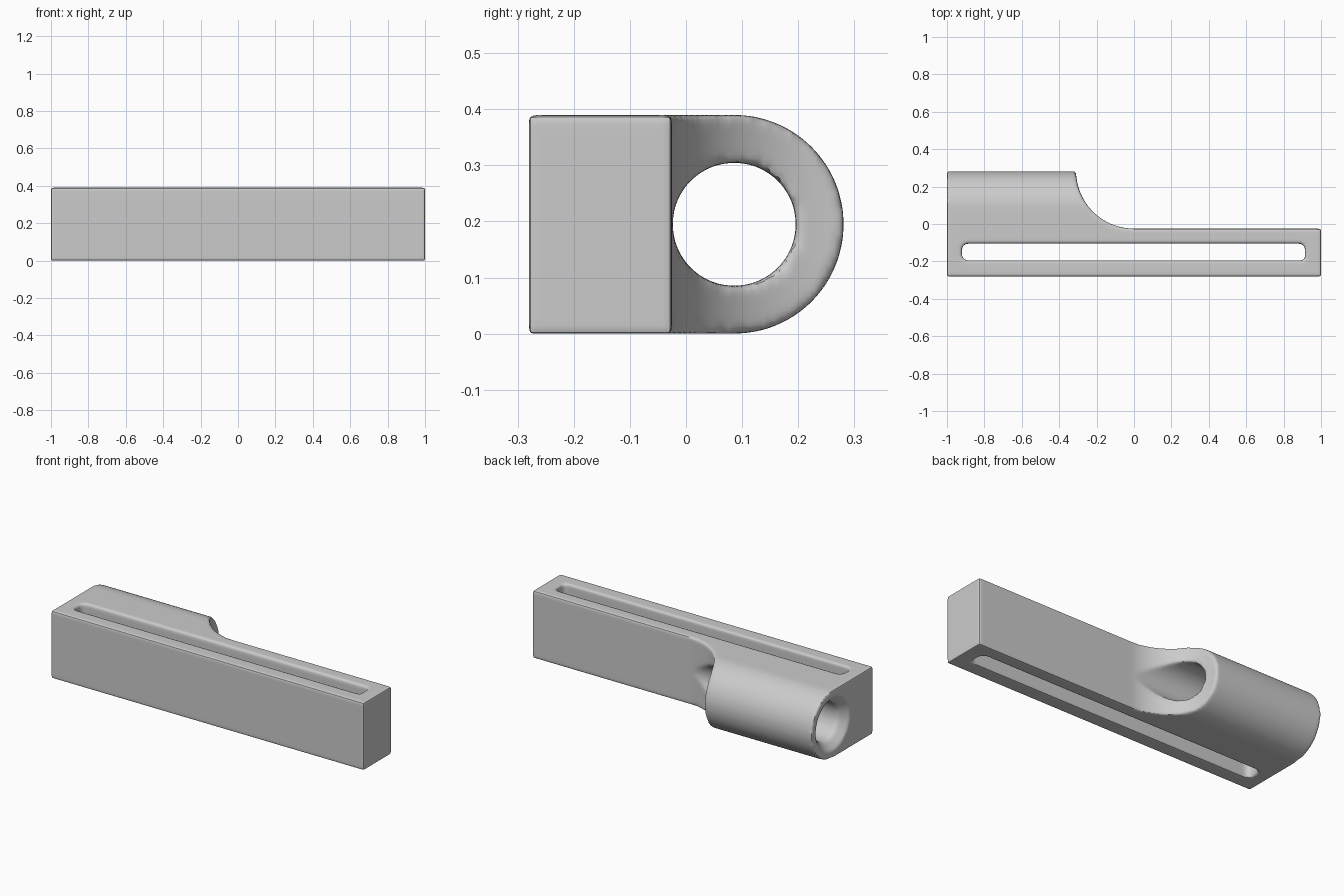
import bpy, bmesh
from math import pi, cos, sin, radians

cube = bpy.data.objects.get("Cube")
if cube:
    bpy.data.objects.remove(cube, do_unlink=True)

H, MID, BACK = 0.39, 0.195, -0.025      # height, axis height, back of the slim bar
AXIS_Y, BORE = 0.086, 0.11              # tube axis and bore radius
SCOOP = 0.31                            # scoop radius

grey = bpy.data.materials.new("plain grey")
grey.use_nodes = True
grey.diffuse_color = (0.6, 0.6, 0.6, 1)
grey.node_tree.nodes["Principled BSDF"].inputs["Base Color"].default_value = grey.diffuse_color


def arc(cx, cy, r, a, b, n):
    return [(cx + r * cos(radians(a + (b - a) * i / n)),
             cy + r * sin(radians(a + (b - a) * i / n))) for i in range(n + 1)]


def along_x(p, d):
    return (d, p[0], p[1])


def along_z(p, d):
    return (p[0], p[1], d)


def add_object(name, bm):
    bmesh.ops.recalc_face_normals(bm, faces=bm.faces)
    mesh = bpy.data.meshes.new(name)
    bm.to_mesh(mesh)
    bm.free()
    ob = bpy.data.objects.new(name, mesh)
    bpy.context.collection.objects.link(ob)
    return ob


def prism(name, outline, to_3d, start, end):
    """Extrude a 2D outline between two depths."""
    bm = bmesh.new()
    lo = [bm.verts.new(to_3d(p, start)) for p in outline]
    hi = [bm.verts.new(to_3d(p, end)) for p in outline]
    bm.faces.new(lo)
    bm.faces.new(hi)
    for i in range(len(lo)):
        j = (i + 1) % len(lo)
        bm.faces.new((lo[i], lo[j], hi[j], hi[i]))
    return add_object(name, bm)


def apply_modifier(ob, kind, **settings):
    mod = ob.modifiers.new(kind.lower(), kind)
    for key, value in settings.items():
        setattr(mod, key, value)
    bpy.context.view_layer.objects.active = ob
    bpy.ops.object.modifier_apply(modifier=mod.name)


def cut(target, cutter):
    apply_modifier(target, 'BOOLEAN', operation='DIFFERENCE', solver='EXACT', object=cutter)
    bpy.data.objects.remove(cutter, do_unlink=True)


# D-shaped body
d_shape = [(-0.28, 0), *arc(AXIS_Y, MID, MID, -90, 90, 64), (-0.28, H)]
body = prism("holder_body", d_shape, along_x, -1, 1)
body.data.materials.append(grey)

# Concave scoop that leaves only the slim bar
scoop = [*arc(0, BACK + SCOOP, SCOOP, 180, 270, 48), (1.2, BACK), (1.2, 0.5), (-SCOOP, 0.5)]
cut(body, prism("scoop_cutter", scoop, along_z, -0.2, 0.6))

# Long through slot, rounded at all but one corner
slot = [*arc(-0.89, -0.165, 0.03, 180, 270, 6), (0.915, -0.195),
        *arc(0.885, -0.135, 0.03, 0, 90, 6), *arc(-0.89, -0.135, 0.03, 90, 180, 6)]
cut(body, prism("slot_cutter", slot, along_z, -0.2, 0.6))

# Bore with a countersunk mouth
bore = arc(AXIS_Y, MID, BORE, 0, 360, 96)[:-1]
cut(body, prism("bore_cutter", bore, along_x, -1.2, 0.2))
bm = bmesh.new()
bmesh.ops.create_cone(bm, cap_ends=True, segments=96, radius1=BORE + 0.055,
                      radius2=BORE - 0.01, depth=0.065)
sink = add_object("countersink_cutter", bm)
sink.rotation_euler = (0, pi / 2, 0)
sink.location = (-0.9775, AXIS_Y, MID)
cut(body, sink)

# Even mesh, then relax it so that every edge gets a soft fillet
apply_modifier(body, 'REMESH', mode='VOXEL', voxel_size=0.009)
apply_modifier(body, 'SMOOTH', factor=0.5, iterations=9)

bpy.ops.object.select_all(action='DESELECT')
body.select_set(True)
bpy.ops.object.shade_smooth_by_angle(angle=radians(40))
